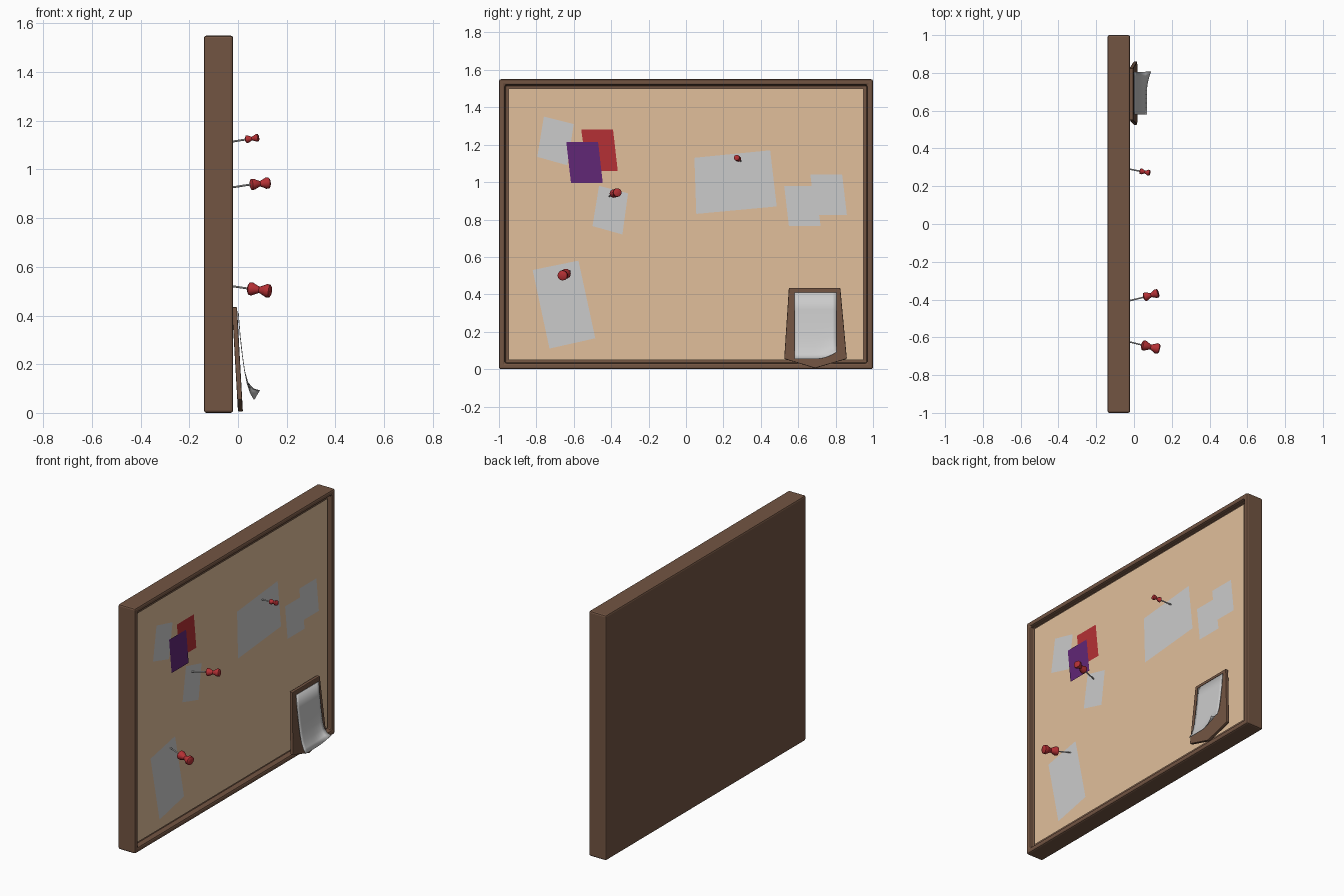
import bpy, bmesh
from mathutils import Vector

if "Cube" in bpy.data.objects:
    bpy.data.objects.remove(bpy.data.objects["Cube"])


def material(name, rgb):
    m = bpy.data.materials.new(name)
    m.diffuse_color = (*rgb, 1)
    m.use_nodes = True
    m.node_tree.nodes["Principled BSDF"].inputs["Base Color"].default_value = m.diffuse_color
    return m


WOOD = material("dark_wood", (0.17, 0.09, 0.055))
CORK = material("cork", (0.75, 0.52, 0.33))
RED = material("red", (0.46, 0.03, 0.035))
PURPLE = material("purple", (0.12, 0.02, 0.18))


def add(name, bm, mat=None, bevel=0, smooth=False):
    me = bpy.data.meshes.new(name)
    bmesh.ops.recalc_face_normals(bm, faces=bm.faces) if len(bm.faces) > 1 else None
    bm.to_mesh(me)
    bm.free()
    ob = bpy.data.objects.new(name, me)
    bpy.context.collection.objects.link(ob)
    if mat:
        me.materials.append(mat)
    if bevel:
        mod = ob.modifiers.new("bevel", 'BEVEL')
        mod.width, mod.segments = bevel, 2
    if smooth:
        bpy.context.view_layer.objects.active = ob
        ob.select_set(True)
        bpy.ops.object.shade_smooth_by_angle(angle=0.7)
        ob.select_set(False)
    return ob


def sheet(name, pts, x, mat=None):
    # corners are (y, z), listed clockwise seen from +x
    bm = bmesh.new()
    bm.faces.new([bm.verts.new((x, y, z)) for y, z in reversed(pts)])
    return add(name, bm, mat)


# frame: solid block with a recessed front
bm = bmesh.new()
bmesh.ops.create_cube(bm, size=1)
for v in bm.verts:
    v.co = (-0.08 + v.co.x * 0.12, v.co.y * 2, 0.775 + v.co.z * 1.55)
bm.normal_update()
front = max(bm.faces, key=lambda f: f.normal.x)
bmesh.ops.inset_region(bm, faces=[front], thickness=0.045)
inner = bmesh.ops.extrude_discrete_faces(bm, faces=[front])["faces"][0]
bmesh.ops.translate(bm, verts=inner.verts, vec=(-0.035, 0, 0))
add("frame", bm, WOOD, 0.01)

# cork panel
sheet("cork_panel", [(-0.95, 1.5), (0.95, 1.5), (0.95, 0.05), (-0.95, 0.05)], -0.04, CORK)

# pinned papers: corners, layer, material
papers = {
    "top_left_note": ([(-.76, 1.35), (-.60, 1.31), (-.635, 1.09), (-.795, 1.135)], 1, None),
    "red_note": ([(-.56, 1.28), (-.39, 1.28), (-.365, 1.06), (-.53, 1.06)], 2, RED),
    "purple_note": ([(-.64, 1.215), (-.47, 1.215), (-.445, .995), (-.615, .995)], 3, PURPLE),
    "small_note": ([(-.465, .98), (-.31, .94), (-.34, .72), (-.50, .765)], 1, None),
    "tall_sheet": ([(-.82, .53), (-.575, .58), (-.485, .165), (-.73, .11)], 1, None),
    "wide_sheet": ([(.045, 1.13), (.45, 1.17), (.485, .87), (.055, .83)], 1, None),
    "right_note_low": ([(.525, .98), (.69, .98), (.72, .765), (.55, .765)], 1, None),
    "right_note_high": ([(.665, 1.04), (.835, 1.04), (.86, .825), (.69, .825)], 2, None),
}
for name, (pts, layer, mat) in papers.items():
    sheet(name, pts, -0.04 + 0.002 * layer, mat)

# push pins: needle tip, start and end of the head
HEAD = [(0, 0), (0, .14), (.07, .27), (.2, .27), (.5, .13), (.72, .23), (.8, .28), (.95, .27), (1, .2), (1, 0)]


def lathe(name, profile, start, axis, mat=None, sides=16):
    bm = bmesh.new()
    verts = [bm.verts.new((r, 0, h)) for h, r in profile]
    edges = [bm.edges.new(p) for p in zip(verts, verts[1:])]
    bmesh.ops.spin(bm, geom=verts + edges, cent=(0, 0, 0), axis=(0, 0, 1),
                   angle=6.2831853, steps=sides)
    bmesh.ops.remove_doubles(bm, verts=bm.verts, dist=1e-5)
    ob = add(name, bm, mat, smooth=True)
    ob.location = start
    ob.rotation_euler = axis.to_track_quat('Z', 'Y').to_euler()


pins = [((-.02, .29, 1.115), (.03, .28, 1.123), (.085, .27, 1.131)),
        ((-.02, -.405, .927), (.05, -.388, .938), (.13, -.365, .945)),
        ((-.02, -.625, .52), (.04, -.64, .511), (.135, -.662, .5))]
for i, (tip, base, end) in enumerate(pins, 1):
    tip, base, end = Vector(tip), Vector(base), Vector(end)
    head, shaft = end - base, base - tip
    size = head.length
    lathe(f"pin_{i}_head", [(h * size, r * size) for h, r in HEAD], base, head, RED)
    start = tip - shaft * 0.45
    n = (base - start).length + 0.005
    lathe(f"pin_{i}_needle", [(0, 0), (.008, .004), (n, .004), (n, 0)], start, shaft, None, 8)

# leaning backing board for the loose sheet
outline = [(.55, .435), (.825, .435), (.86, .055), (.69, .005), (.525, .055)]
bm = bmesh.new()
rings = []
for top_x, low_x in ((-.025, 0), (-.004, .02)):
    rings.append([bm.verts.new((low_x + (top_x - low_x) * (z - .005) / .43, y, z))
                  for y, z in outline])
bm.faces.new(rings[0])
bm.faces.new(rings[1])
for i in range(5):
    j = (i + 1) % 5
    bm.faces.new((rings[0][i], rings[0][j], rings[1][j], rings[1][i]))
add("backing_board", bm, WOOD, 0.004)

# loose sheet with a curled lower corner: (x, z) down the left and right edges
left = [(.003, .41), (.01, .32), (.019, .24), (.029, .17), (.039, .12), (.053, .08), (.068, .055)]
right = [(.003, .41), (.01, .32), (.019, .24), (.029, .17), (.042, .125), (.064, .1), (.09, .093)]
COLS = 10
bm = bmesh.new()
grid = []
for (lx, lz), (rx, rz) in zip(left, right):
    row = []
    for c in range(COLS + 1):
        u = c / COLS
        k = max(0, (u - .5) / .5) ** 2
        row.append(bm.verts.new((lx + (rx - lx) * k, .58 + .225 * u, lz + (rz - lz) * k)))
    grid.append(row)
for a, b in zip(grid, grid[1:]):
    for c in range(COLS):
        bm.faces.new((a[c], b[c], b[c + 1], a[c + 1]))
curl = add("curled_sheet", bm, smooth=True)
curl.modifiers.new("thickness", 'SOLIDIFY').thickness = 0.003
